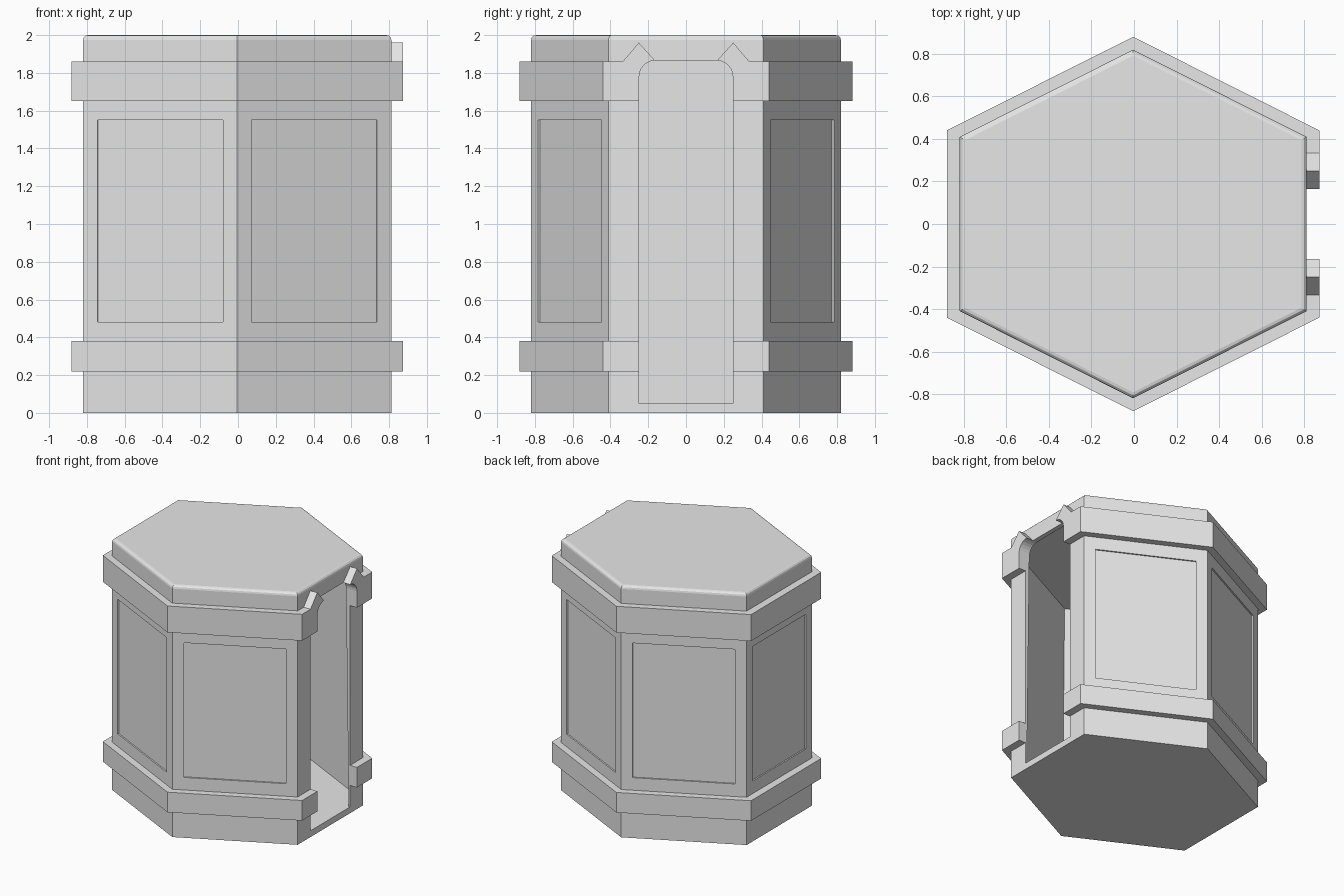
import bpy, bmesh, math
from mathutils import Vector

cube = bpy.data.objects.get("Cube")
if cube:
    bpy.data.objects.remove(cube, do_unlink=True)

CX, HX, HY = -0.004, 0.816, 0.82      # hexagon centre and half sizes
DOOR, ARCH, RADIUS = 0.248, 1.865, 0.084
FLOOR, BAND_SCALE = 0.05, 1.074

grey = bpy.data.materials.new("plain grey")
grey.use_nodes = True
grey.diffuse_color = (0.8, 0.8, 0.8, 1)
grey.node_tree.nodes["Principled BSDF"].inputs["Base Color"].default_value = (0.8, 0.8, 0.8, 1)


def hexagon(scale):
    """Plan corners, starting and ending beside the doorway on +x."""
    signs = [(1, 0.5), (0, 1), (-1, 0.5), (-1, -0.5), (0, -1), (1, -0.5)]
    return [Vector((CX + a * HX * scale, b * HY * scale, 0)) for a, b in signs]


def loft(name, bottom, top):
    """Solid between two matching outlines."""
    bm = bmesh.new()
    low = [bm.verts.new(p) for p in bottom]
    high = [bm.verts.new(p) for p in top]
    bm.faces.new(low)
    bm.faces.new(high)
    n = len(low)
    for i in range(n):
        j = (i + 1) % n
        bm.faces.new((low[i], low[j], high[j], high[i]))
    bmesh.ops.recalc_face_normals(bm, faces=bm.faces)
    mesh = bpy.data.meshes.new(name)
    bm.to_mesh(mesh)
    bm.free()
    mesh.materials.append(grey)
    obj = bpy.data.objects.new(name, mesh)
    bpy.context.collection.objects.link(obj)
    return obj


def prism(name, outline, z0, z1):
    return loft(name, [Vector((p.x, p.y, z0)) for p in outline],
                [Vector((p.x, p.y, z1)) for p in outline])


def side_prism(name, profile, x0, x1):
    return loft(name, [Vector((x0, y, z)) for y, z in profile],
                [Vector((x1, y, z)) for y, z in profile])


def combine(target, other, operation):
    """Apply a boolean and remove the helper."""
    mod = target.modifiers.new("combine", 'BOOLEAN')
    mod.operation, mod.solver, mod.object = operation, 'EXACT', other
    bpy.context.view_layer.update()
    graph = bpy.context.evaluated_depsgraph_get()
    mesh = bpy.data.meshes.new_from_object(target.evaluated_get(graph))
    target.modifiers.clear()
    target.data = mesh
    bpy.data.objects.remove(other, do_unlink=True)


def arc(side):
    """Rounded upper corner of the doorway, from jamb to lintel."""
    steps = [math.radians(a) for a in range(0, 91, 15)]
    return [(side * (DOOR - RADIUS + RADIUS * math.cos(a)),
             ARCH - RADIUS + RADIUS * math.sin(a)) for a in steps]


# Hexagonal body with a softened roof edge
body = prism("booth_body", hexagon(1), 0, 2)
bm = bmesh.new()
bm.from_mesh(body.data)
rim = [e for e in bm.edges if all(v.co.z > 1.9 for v in e.verts)]
bmesh.ops.bevel(bm, geom=rim, offset=0.025, segments=3, profile=0.5, affect='EDGES')
bm.to_mesh(body.data)
bm.free()

# Hollow interior, slightly narrower towards the ceiling
room = loft("room_cutter", [p + Vector((0, 0, FLOOR)) for p in hexagon(0.985)],
            [p + Vector((0, 0, ARCH + 0.01)) for p in hexagon(0.955)])
combine(body, room, 'DIFFERENCE')

# Arched doorway
doorway = [(DOOR, FLOOR)] + arc(1) + arc(-1)[::-1] + [(-DOOR, FLOOR)]
combine(body, side_prism("door_cutter", doorway, 0.4, 1.2), 'DIFFERENCE')

# Shallow recessed panels on the five closed walls
corners = hexagon(1)
for a, b in zip(corners, corners[1:]):
    along = (b - a).normalized()
    out = Vector((along.y, -along.x, 0))
    p, q = a.lerp(b, 0.092), a.lerp(b, 0.908)
    outline = [p - out * 0.011, q - out * 0.011, q + out * 0.1, p + out * 0.1]
    combine(body, prism("panel_cutter", outline, 0.48, 1.55), 'DIFFERENCE')


# Bands that wrap the walls and stop at the doorway
def band(name, z0, z1, gap):
    outer, inner = hexagon(BAND_SCALE), hexagon(0.994)
    for ring in (outer, inner):
        ring.insert(0, Vector((ring[0].x, gap, 0)))
        ring.append(Vector((ring[-1].x, -gap, 0)))
    return prism(name, outer + inner[::-1], z0, z1)


band("lower_band", 0.22, 0.38, DOOR)
upper = band("upper_band", 1.65, 1.86, 0.38)

# Pointed ends of the upper band, following the arch
front = CX + HX * BAND_SCALE
for side in (1, -1):
    points = [(0.4, 1.65), (0.4, 1.86), (0.335, 1.86), (0.25, 1.96)]
    profile = [(side * y, z) for y, z in points] + arc(side)[::-1] + [(side * DOOR, 1.65)]
    combine(upper, side_prism("band_point", profile, CX + HX * 0.994, front), 'UNION')
